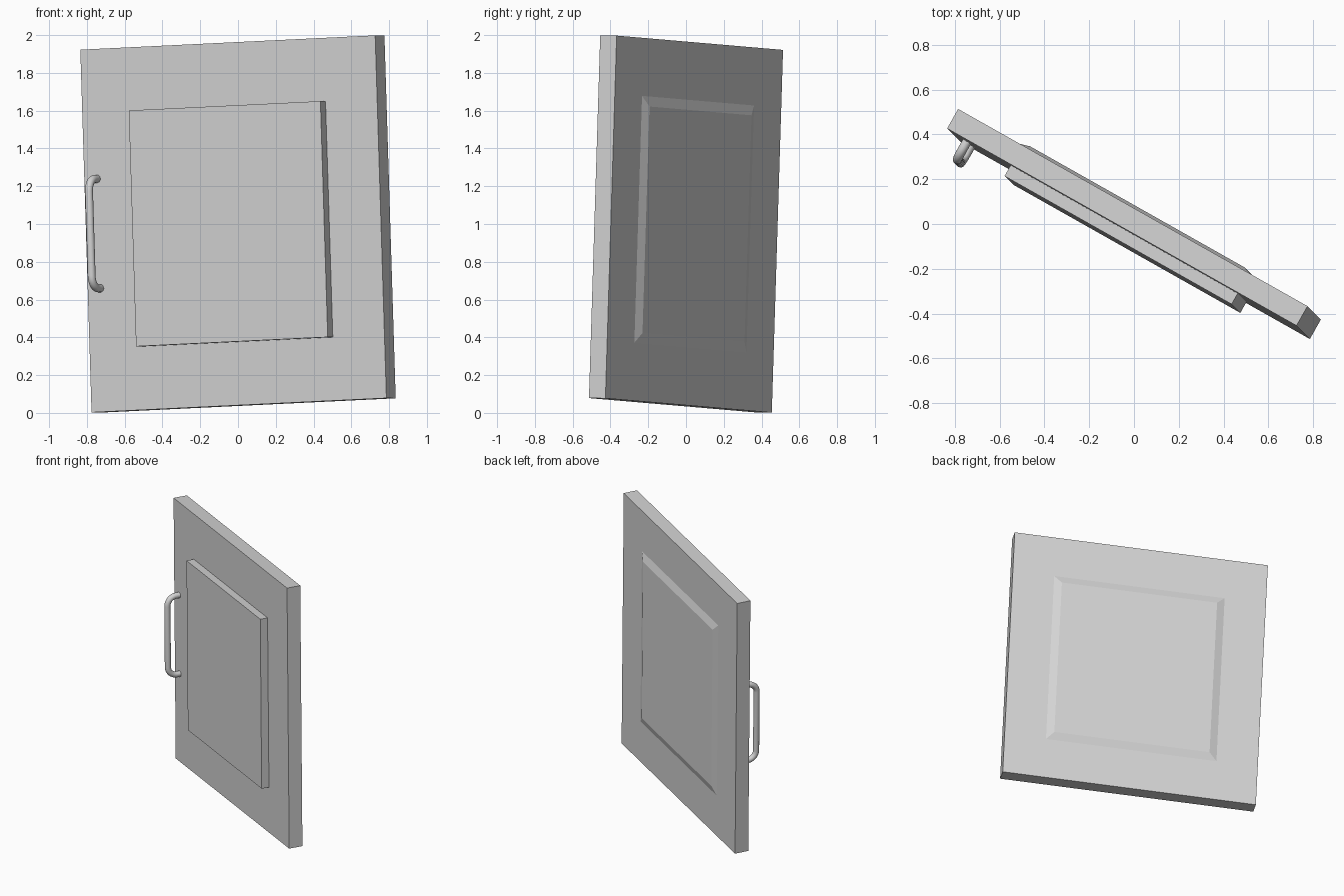
import bpy, bmesh, math
from mathutils import Matrix, Vector

if "Cube" in bpy.data.objects:
    bpy.data.objects.remove(bpy.data.objects["Cube"])

# Door frame: u = width, n = towards the back, v = height (slightly tilted)
v = Vector((-0.031, 0.031, 1.0)).normalized()
u = Vector((0.870, -0.491, 0.0446))
u = (u - u.dot(v) * v).normalized()
n = v.cross(u)
FRAME = Matrix((u, n, v)).transposed().to_4x4()
FRAME.translation = (0, 0, 1)

grey = bpy.data.materials.new("light_grey")
grey.diffuse_color = (0.65, 0.65, 0.65, 1)
grey.use_nodes = True
grey.node_tree.nodes["Principled BSDF"].inputs["Base Color"].default_value = grey.diffuse_color


def add(name, bm):
    bmesh.ops.recalc_face_normals(bm, faces=bm.faces)
    me = bpy.data.meshes.new(name)
    bm.to_mesh(me)
    bm.free()
    me.materials.append(grey)
    ob = bpy.data.objects.new(name, me)
    bpy.context.collection.objects.link(ob)
    ob.matrix_world = FRAME
    return ob


def block(name, hx, hz, y0, y1, taper=0.0):
    """Box with half sizes hx, hz from y0 to y1; the y1 side shrinks by taper."""
    bm = bmesh.new()
    bmesh.ops.create_cube(bm, size=2)
    for p in bm.verts:
        t = taper if p.co.y > 0 else 0
        p.co = (p.co.x * (hx - t), y1 if p.co.y > 0 else y0, p.co.z * (hz - t))
    return add(name, bm)


# Door slab, raised front panel and shallow bevelled back panel
block("door_slab", 0.897, 0.961, -0.05, 0.05)
block("front_panel", 0.583, 0.625, -0.105, -0.045)
block("back_panel", 0.62, 0.67, 0.045, 0.067, 0.07)

# Handle: tube swept along a U-shaped path with rounded corners
A, MID, HALF, OUT, BEND, R, SIDES = -0.82, -0.017, 0.29, -0.14, 0.065, 0.021, 16
path = [(-0.045, HALF, 0.0)]
for i in range(9):
    t = math.pi / 2 * i / 8
    path.append((OUT + BEND * (1 - math.sin(t)), HALF - BEND * (1 - math.cos(t)), t))
path += [(y, -z, math.pi - t) for y, z, t in reversed(path)]
bm = bmesh.new()
rings = []
for y, z, t in path:
    side = Vector((0, math.sin(t), -math.cos(t)))
    rings.append([bm.verts.new(Vector((A, y, MID + z))
                  + R * math.cos(k * math.tau / SIDES) * Vector((1, 0, 0))
                  + R * math.sin(k * math.tau / SIDES) * side) for k in range(SIDES)])
for r0, r1 in zip(rings, rings[1:]):
    for k in range(SIDES):
        j = (k + 1) % SIDES
        bm.faces.new((r0[k], r0[j], r1[j], r1[k]))
bm.faces.new(rings[0])
bm.faces.new(rings[-1])
handle = add("handle", bm)
bpy.context.view_layer.objects.active = handle
handle.select_set(True)
bpy.ops.object.shade_smooth_by_angle(angle=math.radians(40))
